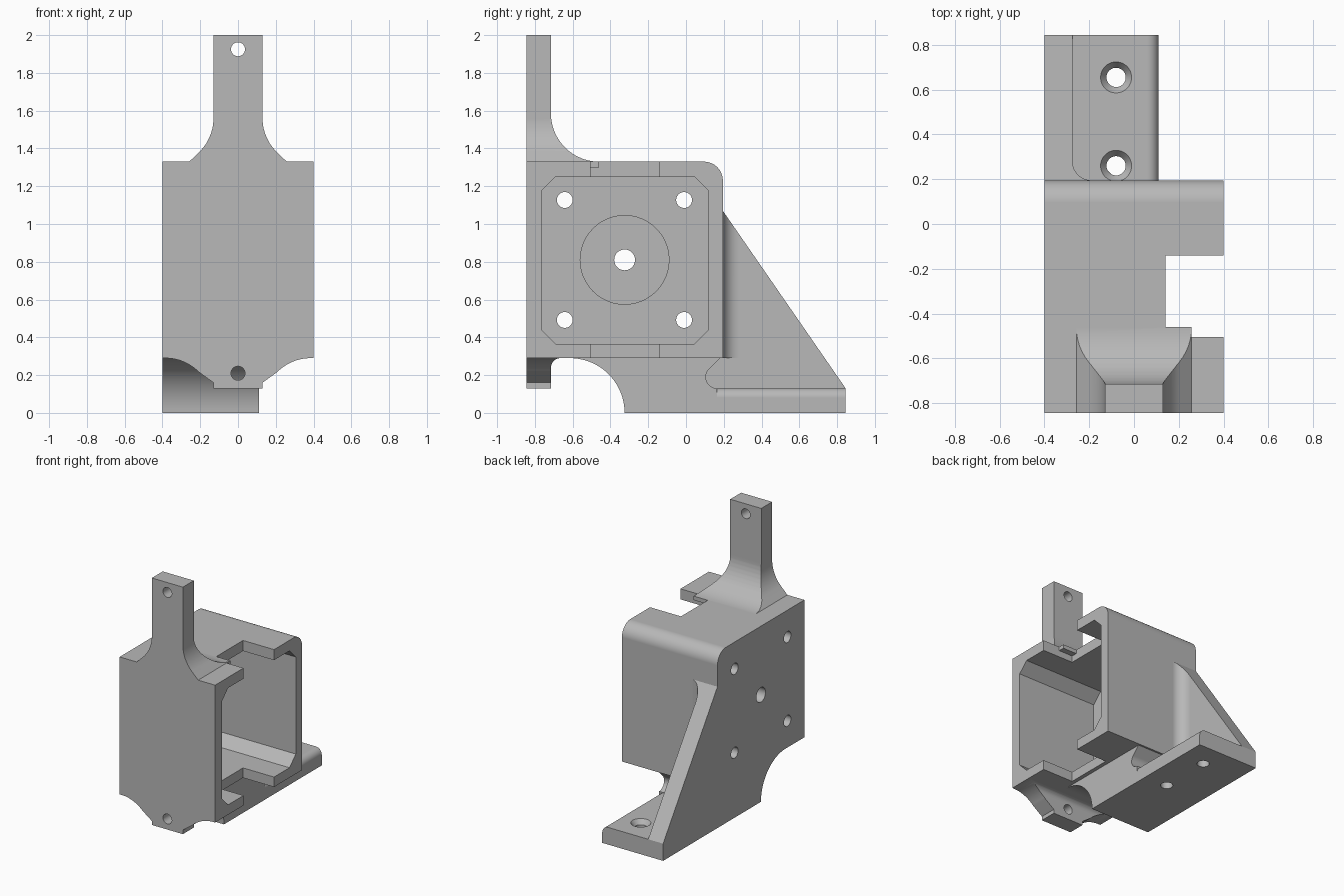
import bpy, bmesh
from math import cos, sin, radians
from mathutils import Matrix

default = bpy.data.objects.get("Cube")
if default:
    bpy.data.objects.remove(default, do_unlink=True)

grey = bpy.data.materials.new("light grey")
grey.use_nodes = True
grey.diffuse_color = (0.48, 0.48, 0.48, 1)
grey.node_tree.nodes["Principled BSDF"].inputs["Base Color"].default_value = (0.48, 0.48, 0.48, 1)


def arc(cu, cv, r, start, end, n=14):
    angles = [radians(start + (end - start) * i / n) for i in range(n + 1)]
    return [(cu + r * cos(a), cv + r * sin(a)) for a in angles]


def rect(u0, v0, u1, v1):
    return [(u0, v0), (u1, v0), (u1, v1), (u0, v1)]


def circle(u, v, r):
    return arc(u, v, r, 0, 352.5, 47)


def prism(name, profile, axis, lo, hi):
    """Extrude a closed profile along an axis."""
    place = {"x": lambda u, v, t: (t, u, v),
             "y": lambda u, v, t: (u, t, v),
             "z": lambda u, v, t: (u, v, t)}[axis]
    bm = bmesh.new()
    low = [bm.verts.new(place(u, v, lo)) for u, v in profile]
    high = [bm.verts.new(place(u, v, hi)) for u, v in profile]
    bm.faces.new(low)
    bm.faces.new(high)
    for i in range(len(low)):
        j = (i + 1) % len(low)
        bm.faces.new((low[i], low[j], high[j], high[i]))
    return finish(name, bm)


def finish(name, bm):
    bmesh.ops.recalc_face_normals(bm, faces=bm.faces[:])
    mesh = bpy.data.meshes.new(name)
    bm.to_mesh(mesh)
    bm.free()
    mesh.materials.append(grey)
    obj = bpy.data.objects.new(name, mesh)
    bpy.context.collection.objects.link(obj)
    return obj


def combine(target, tool, operation):
    mod = target.modifiers.new("combine", "BOOLEAN")
    mod.operation, mod.solver, mod.object = operation, "EXACT", tool
    bpy.context.view_layer.objects.active = target
    bpy.ops.object.modifier_apply(modifier=mod.name)
    bpy.data.objects.remove(tool, do_unlink=True)
    return target


def mirrored(half):
    return half + [(-u, v) for u, v in reversed(half)]


FRONT, STEP, BACK, SIDE = -0.845, -0.715, 0.195, 0.4
BOTTOM, TOP = 0.29, 1.33

# Housing with a rounded upper back edge
bracket = prism("motor_bracket",
                [(FRONT, BOTTOM), (BACK, BOTTOM)] + arc(BACK - 0.1, TOP - 0.1, 0.1, 0, 90)
                + [(FRONT, TOP)], "x", -SIDE, SIDE)

# Chamfered cavity, open on the left side
c = 0.075
u0, v0, u1, v1 = -0.765, 0.365, 0.12, 1.25
octagon = [(u0 + c, v0), (u1 - c, v0), (u1, v0 + c), (u1, v1 - c),
           (u1 - c, v1), (u0 + c, v1), (u0, v1 - c), (u0, v0 + c)]
combine(bracket, prism("cavity", octagon, "x", -0.275, 0.5), "DIFFERENCE")

# Slots through the top and bottom walls
combine(bracket, prism("slot", rect(0.14, -0.505, 0.5, -0.14), "z", 0.2, 1.4), "DIFFERENCE")

# Upper tab: side sweep trimmed by the flared front outline
tab = prism("upper_tab", [(FRONT, 1.3), (FRONT, 2), (STEP, 2)]
            + arc(-0.46, 1.585, 0.255, 180, 270) + [(-0.46, 1.3)], "x", -0.3, 0.3)
flare = [(0.13, 2.1)] + arc(0.38, 1.56, 0.25, 180, 225) + [(0.258, TOP), (0.258, 1.2)]
combine(tab, prism("flare", mirrored(flare), "y", -1, 0), "INTERSECT")
combine(bracket, tab, "UNION")

# Lower tongue under the front plate
tongue = prism("lower_tongue", [(FRONT, 0.32), (FRONT, 0.13), (STEP, 0.13)]
               + arc(STEP + 0.05, BOTTOM - 0.05, 0.05, 180, 90, 8) + [(STEP + 0.05, 0.32)],
               "x", -SIDE, SIDE)
outline = [(0.13, 0.1), (0.13, 0.16)] + arc(0.385, 0.04, 0.25, 135, 90) + [(0.385, 0.4)]
combine(tongue, prism("outline", mirrored(outline), "y", -1, 0), "INTERSECT")
combine(bracket, tongue, "UNION")

# Foot block with concave front and undercut back
block = prism("foot_block", arc(-0.615, 0, BOTTOM, 0, 90, 20)
              + [(-0.615, 0.32), (0.181, 0.32), (0.181, BOTTOM)]
              + arc(0.165, 0.19, 0.06, 135, 270) + [(0.165, 0)], "x", -SIDE, 0.11)
combine(bracket, block, "UNION")

# Base plate with a rounded long edge
base = prism("base_plate", [(-SIDE, 0), (0.11, 0)] + arc(0.06, 0.08, 0.05, 0, 90, 10)
             + [(-SIDE, 0.13)], "y", -0.2, 0.845)
combine(bracket, base, "UNION")

# Gusset and its fillet against the housing
slope = [(0.1, 0.05), (0.845, 0.05), (0.845, 0.13), (BACK, 1.07), (0.1, 1.07)]
combine(bracket, prism("gusset", slope, "x", -SIDE, -0.275), "UNION")
fillet = prism("gusset_fillet", [(-0.35, 0.15), (-0.19, 0.15)]
               + arc(-0.19, BACK + 0.085, 0.085, 270, 180) + [(-0.35, BACK + 0.085)],
               "z", BOTTOM, 1.1)
combine(fillet, prism("slope", slope, "x", -0.5, 0), "INTERSECT")
combine(bracket, fillet, "UNION")

# Round recess, shaft hole and four screw holes in the right wall
combine(bracket, prism("recess", circle(-0.325, 0.81, 0.235), "x", -0.325, -0.2), "DIFFERENCE")
combine(bracket, prism("shaft_hole", circle(-0.325, 0.81, 0.055), "x", -0.5, -0.2), "DIFFERENCE")
for y in (-0.642, -0.01):
    for z in (0.492, 1.127):
        combine(bracket, prism("screw_hole", circle(y, z, 0.042), "x", -0.5, -0.2), "DIFFERENCE")

# Holes through the tab and the tongue
for z in (1.925, 0.21):
    combine(bracket, prism("tab_hole", circle(0, z, 0.037), "y", -0.9, -0.64), "DIFFERENCE")

# Countersunk mounting holes in the base
for y in (0.26, 0.655):
    combine(bracket, prism("base_hole", circle(-0.08, y, 0.043), "z", -0.1, 0.2), "DIFFERENCE")
    bm = bmesh.new()
    bmesh.ops.create_cone(bm, cap_ends=True, segments=48, radius1=0.043, radius2=0.073,
                          depth=0.04, matrix=Matrix.Translation((-0.08, y, 0.115)))
    combine(bracket, finish("countersink", bm), "DIFFERENCE")

# Smooth curved faces while keeping edges crisp
bpy.ops.object.select_all(action="DESELECT")
bracket.select_set(True)
bpy.context.view_layer.objects.active = bracket
bpy.ops.object.shade_smooth_by_angle(angle=radians(25))
weighted = bracket.modifiers.new("weighted_normals", "WEIGHTED_NORMAL")
weighted.keep_sharp = True
